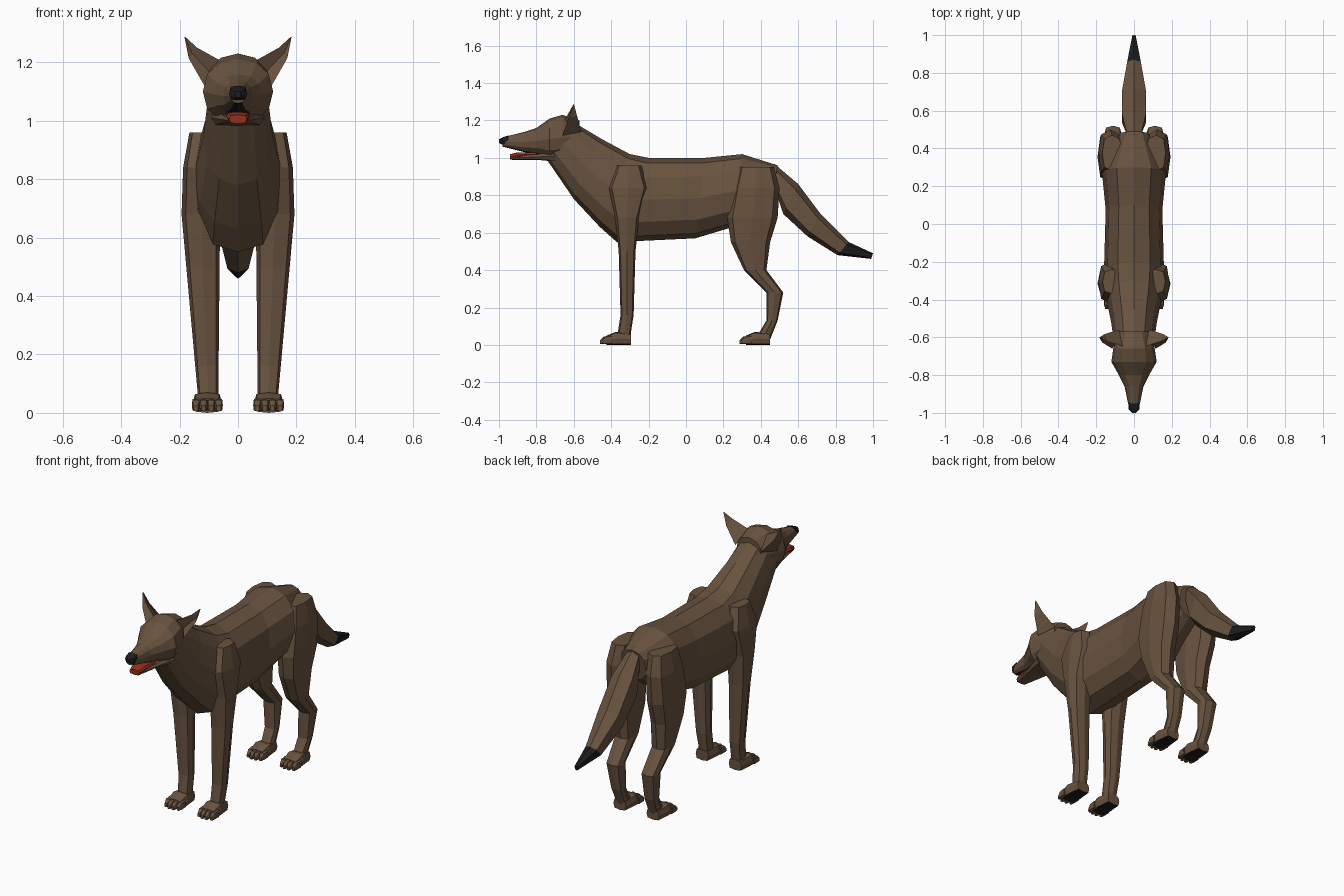
import bpy, bmesh
from math import sin, cos, pi, copysign
from mathutils import Vector

cube = bpy.data.objects.get("Cube")
if cube:
    bpy.data.objects.remove(cube)


def material(name, colour):
    mat = bpy.data.materials.new(name)
    mat.use_nodes = True
    mat.diffuse_color = (*colour, 1)
    shader = mat.node_tree.nodes["Principled BSDF"]
    shader.inputs["Base Color"].default_value = (*colour, 1)
    return mat


BROWN = material("brown fur", (.14, .086, .05))
BLACK = material("black", (.012, .012, .013))
RED = material("red tongue", (.3, .03, .012))


def skin(name, rings, materials=(BROWN,), rule=None):
    """Join rings of points into one closed, flat-shaded mesh."""
    bm = bmesh.new()
    loops = [[bm.verts.new(point) for point in ring] for ring in rings]
    for first, second in zip(loops, loops[1:]):
        for i in range(len(first)):
            bm.faces.new((first[i - 1], first[i], second[i], second[i - 1]))
    bm.faces.new(loops[0])
    bm.faces.new(loops[-1])
    bmesh.ops.recalc_face_normals(bm, faces=bm.faces)
    if rule:
        for face in bm.faces:
            face.normal_update()
            face.material_index = int(rule(face.calc_center_median(), face.normal))
    mesh = bpy.data.meshes.new(name)
    bm.to_mesh(mesh)
    bm.free()
    for mat in materials:
        mesh.materials.append(mat)
    part = bpy.data.objects.new(name, mesh)
    bpy.context.collection.objects.link(part)


def oval(ya, za, yb, zb, width, x=0, sides=8, power=.7):
    """Rounded cross-section between edge a and edge b; a low power is boxier."""
    edge_a, edge_b = Vector((x, ya, za)), Vector((x, yb, zb))
    middle, reach = (edge_a + edge_b) / 2, (edge_a - edge_b) / 2
    points = []
    for i in range(sides):
        angle = 2 * pi * i / sides
        across = copysign(abs(sin(angle)) ** power, sin(angle))
        along = copysign(abs(cos(angle)) ** power, cos(angle))
        points.append(middle + reach * along + Vector((width * across, 0, 0)))
    return points


def upright(y, top, bottom, width, x=0, sides=8, power=.5):
    """Cross-section standing straight up at y."""
    return oval(y, top, y, bottom, width, x, sides, power)


# Trunk and neck
trunk = [(-.6, 1.19, -.75, 1, .1), (-.45, 1.1, -.6, .78, .12),
         (-.3, 1.02, -.46, .63, .15), (-.2, 1, -.37, .55, .16),
         (.1, 1, .05, .57, .15), (.3, 1.02, .25, .63, .17),
         (.49, .96, .46, .78, .08)]
skin("body", [oval(*ring, sides=12, power=.9) for ring in trunk])

# Tail with dark tip
tail = [(.47, .97, .47, .85, .04), (.6, .86, .52, .7, .07), (.72, .7, .65, .58, .07),
        (.87, .55, .81, .48, .04), (1, .49, .99, .46, .01)]
skin("tail", [oval(*ring, sides=6) for ring in tail], (BROWN, BLACK),
     lambda centre, normal: centre.y > .86)

# Skull and muzzle with dark upper lip
skull = [(-.57, 1.2, 1.02, .08), (-.66, 1.23, .99, .11), (-.73, 1.21, .99, .12),
         (-.8, 1.16, 1.02, .08), (-.86, 1.14, 1.03, .05), (-.98, 1.11, 1.06, .025)]
skin("head", [upright(*ring, sides=12, power=.9) for ring in skull], (BROWN, BLACK),
     lambda centre, normal: centre.y < -.8 and normal.z < -.8)
nose = [(-.95, 1.12, 1.07, .03), (-.98, 1.11, 1.07, .03), (-1, 1.1, 1.08, .01)]
skin("nose", [upright(*ring) for ring in nose], (BLACK,))

# Open mouth
jaw = [(-.7, 1.04, .98, .09), (-.8, 1.02, .99, .06), (-.93, 1.01, .99, .03)]
skin("lower_jaw", [upright(*ring) for ring in jaw])
tongue = [(-.8, 1.03, 1.01, .04), (-.9, 1.03, 1, .04), (-.94, 1.02, .99, .03)]
skin("tongue", [upright(*ring) for ring in tongue], (RED,))

# Legs as height, front edge and back edge
LEGS = {
    "front": [(.96, -.37, -.24), (.84, -.42, -.2), (.68, -.38, -.25),
              (.5, -.36, -.27), (.16, -.35, -.28), (.03, -.37, -.3)],
    "hind": [(.95, .28, .47), (.84, .25, .5), (.68, .22, .49), (.55, .24, .45),
             (.4, .31, .43), (.28, .43, .52), (.13, .43, .49), (.03, .37, .45)]}


def leg_ring(side, z, front, back):
    """Legs thicken and spread upwards, then close in at the shoulder or hip."""
    swell = min(z, 2.3 - 2 * z)
    return oval(front, z, back, z, .032 + .05 * swell, side * (.1 + .04 * swell))


def paw(name, side, heel):
    """Paw with dark sole and four toes, reaching forward from the heel."""
    x = side * .105
    rings = [(heel, .06, 0, .04), (heel - .08, .07, 0, .05), (heel - .13, .05, 0, .045)]
    skin(name, [upright(*ring, x) for ring in rings], (BROWN, BLACK),
         lambda centre, normal: normal.z < -.9)
    for toe in range(4):
        offset = toe - 1.5
        tip = heel - .17 + .01 * abs(offset)
        toe_x = x + .026 * offset
        skin(f"{name}_toe_{toe + 1}", [upright(heel - .1, .05, .005, .014, toe_x),
                                      upright(tip + .02, .045, .005, .014, toe_x),
                                      upright(tip, .025, .005, .008, toe_x)])


for side, label in ((1, "left"), (-1, "right")):
    for place, heel in (("front", -.295), ("hind", .45)):
        skin(f"{label}_{place}_leg", [leg_ring(side, *ring) for ring in LEGS[place]])
        paw(f"{label}_{place}_paw", side, heel)

    # Ear, hollow at the front: inner edge, hollow, outer edge, back
    base = [Vector((side * x, y, z)) for x, y, z in (
        (.05, -.65, 1.2), (.09, -.62, 1.16), (.115, -.66, 1.12), (.08, -.56, 1.14))]
    point = Vector((side * .185, -.6, 1.29))
    flare = Vector((side * .015, 0, 0))
    middle = [corner.lerp(point, .55) + flare for corner in base]
    skin(label + "_ear", [base, middle, [corner.lerp(point, .97) for corner in base]])

    # Brow ridge over the eye
    skin(label + "_brow", [upright(-.74, 1.16, 1.13, .015, side * .075),
                           upright(-.8, 1.14, 1.125, .01, side * .05)])
